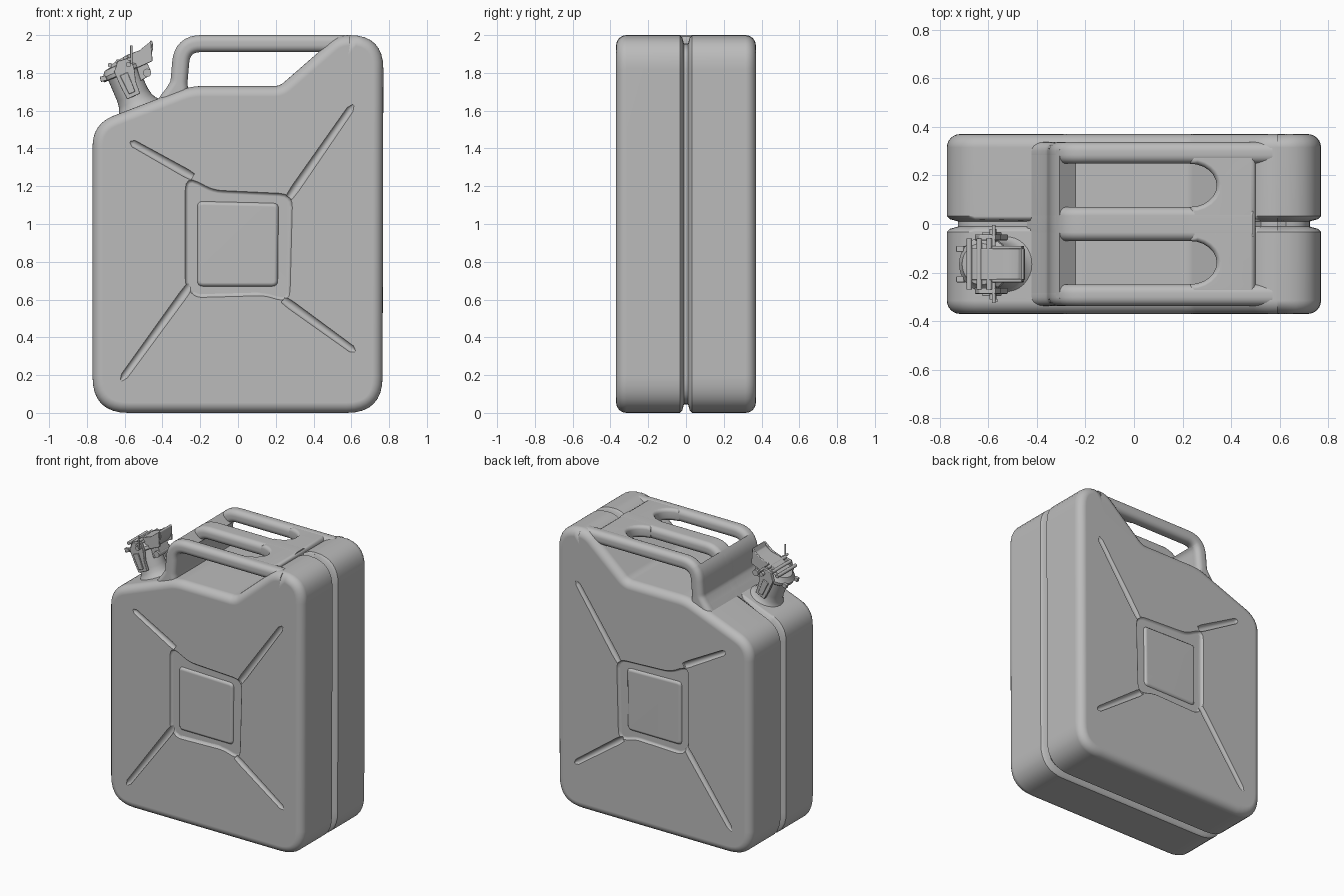
import bpy, bmesh, math
from mathutils import Vector, Matrix

if "Cube" in bpy.data.objects:
    bpy.data.objects.remove(bpy.data.objects["Cube"])

grey = bpy.data.materials.new("painted_grey")
grey.diffuse_color = (0.5, 0.5, 0.5, 1)
grey.use_nodes = True
grey.node_tree.nodes["Principled BSDF"].inputs["Base Color"].default_value = grey.diffuse_color


def rounded(pts, closed=True, steps=8):
    """Polyline of (x, z, tangent length) with its corners rounded."""
    out, n = [], len(pts)
    for i, (x, z, r) in enumerate(pts):
        p = Vector((x, z))
        if r == 0 or (not closed and i in (0, n - 1)):
            out.append(p)
            continue
        a = p + (Vector(pts[i - 1][:2]) - p).normalized() * r
        b = p + (Vector(pts[(i + 1) % n][:2]) - p).normalized() * r
        for k in range(steps + 1):
            t = k / steps
            out.append(a * (1 - t) ** 2 + p * 2 * t * (1 - t) + b * t * t)
    return out


def inset(pts, d, mask=lambda p: 1):
    """Move a clockwise outline inwards by d."""
    out, n = [], len(pts)
    for i, p in enumerate(pts):
        e1 = (p - pts[i - 1]).normalized()
        e2 = (pts[(i + 1) % n] - p).normalized()
        n1, n2 = Vector((e1.y, -e1.x)), Vector((e2.y, -e2.x))
        m = (n1 + n2).normalized()
        out.append(p + m * d * mask(p) / max(0.5, m.dot(n1)))
    return out


def at_y(pts, y):
    return [Vector((p.x, y, p.y)) for p in pts]


def loft(bm, rings):
    vs = [[bm.verts.new(p) for p in r] for r in rings]
    n = len(vs[0])
    for a, b in zip(vs, vs[1:]):
        for i in range(n):
            bm.faces.new((a[i], a[(i + 1) % n], b[(i + 1) % n], b[i]))
    bm.faces.new(vs[0])
    bm.faces.new(vs[-1])


def smooth(ob, angle):
    bpy.ops.object.select_all(action='DESELECT')
    ob.select_set(True)
    bpy.context.view_layer.objects.active = ob
    bpy.ops.object.shade_smooth_by_angle(angle=math.radians(angle))
    ob.modifiers.new("normals", 'WEIGHTED_NORMAL').keep_sharp = True


def finish(bm, name, matrix=None, bevel=0, angle=35):
    bmesh.ops.recalc_face_normals(bm, faces=bm.faces)
    me = bpy.data.meshes.new(name)
    bm.to_mesh(me)
    bm.free()
    me.materials.append(grey)
    ob = bpy.data.objects.new(name, me)
    bpy.context.collection.objects.link(ob)
    if matrix:
        ob.matrix_world = matrix
    if bevel:
        m = ob.modifiers.new("bevel", 'BEVEL')
        m.width, m.segments, m.limit_method = bevel, 3, 'ANGLE'
    if angle:
        smooth(ob, angle)
    return ob


# ---- can body: outline lofted across the depth, with a seam groove
outline = rounded([(-0.77, 0.0, 0.19), (-0.77, 1.53, 0.12), (-0.25, 1.73, 0.06),
                   (0.22, 1.73, 0.03), (0.53, 2.0, 0.06),
                   (0.77, 2.0, 0.18), (0.765, 0.0, 0.19)])
R = 0.055
half = [(0.37 - R + R * math.sin(a), R * (1 - math.cos(a)), False)
        for a in [math.pi / 2 * (1 - k / 6) for k in range(7)]]
half += [(0.032, 0, True), (0.02, 0.012, True), (0.011, 0.045, True)]
stations = half + [(-y, d, g) for y, d, g in reversed(half)]
seam = lambda p: 0 if (p.y > 1.6 and -0.36 < p.x < 0.49) else 1
bm = bmesh.new()
loft(bm, [at_y(inset(outline, d, seam if g else lambda p: 1), y) for y, d, g in stations])
body = finish(bm, "can_body", angle=0)


# ---- pressed channels in both large sides
def cut(bm):
    """Subtract a cutter, taking the first solver that leaves a whole body."""
    cutter = finish(bm, "cutter", angle=0)
    cutter.hide_render = True
    m = body.modifiers.new("cut", 'BOOLEAN')
    m.operation, m.object = 'DIFFERENCE', cutter
    result = None
    for solver in ('EXACT', 'MANIFOLD', 'FLOAT'):
        m.solver = solver
        bpy.context.view_layer.update()
        dg = bpy.context.evaluated_depsgraph_get()
        me = bpy.data.meshes.new_from_object(body.evaluated_get(dg))
        zs = [v.co.z for v in me.vertices]
        if len(me.polygons) > len(body.data.polygons) and max(zs) > 1.99 and min(zs) < 0.01:
            result = me
            break
    body.modifiers.remove(m)
    if result:
        body.data = result
    bpy.data.objects.remove(cutter)


frame = rounded([(-0.28, 0.66, .05), (-0.28, 1.26, .08), (-0.13, 1.18, .05), (0.29, 1.16, .07),
                 (0.275, 0.58, .07), (0.14, 0.62, .04), (-0.22, 0.61, .03)], steps=4)
bm = bmesh.new()
for s in (-1, 1):
    loft(bm, [at_y(inset(frame, d), s * y)
              for y, d in ((0.39, 0), (0.371, 0), (0.362, 0.006), (0.353, 0.018))])
cut(bm)
for a, b in [((-0.57, 1.435), (-0.24, 1.25)), ((0.61, 1.63), (0.27, 1.14)),
             ((0.62, 0.325), (0.24, 0.60)), ((-0.62, 0.17), (-0.25, 0.68))]:
    a, b = Vector((a[0], 0, a[1])), Vector((b[0], 0, b[1]))
    side = (b - a).normalized().cross(Vector((0, 1, 0)))
    bm = bmesh.new()
    for s in (-1, 1):
        loft(bm, [[a.lerp(b, t) + Vector((0, s * 0.374, 0)) +
                   (side * math.cos(k * math.pi / 6) + Vector((0, math.sin(k * math.pi / 6), 0))) * r
                   for k in range(12)] for t, r in ((0, .006), (.05, .02), (.9, .024), (1, .02))])
    cut(bm)
smooth(body, 40)

# raised centre panels
panel = rounded([(-0.215, 0.67, .03), (-0.215, 1.12, .03), (0.215, 1.11, .03), (0.21, 0.67, .03)], steps=4)
for s, name in ((-1, "front_panel"), (1, "back_panel")):
    bm = bmesh.new()
    loft(bm, [at_y(inset(panel, d), s * y)
              for y, d in ((0.345, 0), (0.353, 0), (0.362, 0.008), (0.367, 0.02))])
    finish(bm, name, angle=60)

# ---- triple handle: rounded bars swept along one bent path
path = rounded([(-0.36, 1.58, 0), (-0.315, 1.72, 0.05), (-0.295, 1.955, 0.10), (0.57, 1.955, 0)], False)


def sweep(name, pts, y0, y1, r=0.036):
    bm, rings = bmesh.new(), []
    for i, p in enumerate(pts):
        d = (pts[min(i + 1, len(pts) - 1)] - pts[max(i - 1, 0)]).normalized()
        n = Vector((-d.y, 0, d.x))
        t, w = 0.045 + max(0, 1.75 - p.y) * 0.35, (y1 - y0) / 2
        ring = []
        for q, (sy, sn) in enumerate(((1, 1), (-1, 1), (-1, -1), (1, -1))):
            for k in range(6):
                a = (q + k / 5) * math.pi / 2
                ring.append(Vector((p.x, (y0 + y1) / 2 + sy * (w - r) + r * math.cos(a), p.y))
                            + n * (sn * (t - r) + r * math.sin(a)))
        rings.append(ring)
    loft(bm, rings)
    finish(bm, name)


sweep("front_handle_bar", path, -0.337, -0.248)
sweep("back_handle_bar", path, 0.248, 0.337)
sweep("middle_handle_bar", path[:-1] + [Vector((0.49, 1.955))], -0.07, 0.07)
sweep("handle_end_wall", [p for p in path if p.x < -0.262], -0.337, 0.337)

# web joining the bars, with rounded slot ends
web = [Vector((0.23, 0.29))]
for c in (0.159, -0.159):
    for k in range(13):
        a = math.pi / 2 - math.pi * k / 12
        web.append(Vector((0.23 + 0.11 * math.cos(a), c + 0.089 * math.sin(a))))
web += [Vector((0.23, -0.29)), Vector((0.50, -0.29)), Vector((0.50, 0.29))]
bm = bmesh.new()
loft(bm, [[Vector((p.x, p.y, z)) for p in inset(web, -d)]
          for z, d in ((1.911, 0.02), (1.92, 0.006), (1.935, 0), (1.975, 0), (1.99, 0.006), (1.9995, 0.02))])
finish(bm, "handle_web", angle=50)

# ---- spout and closure, built upright and tilted as one
tilt = Matrix.Translation((-0.53, -0.165, 1.62)) @ Matrix.Rotation(math.radians(-24), 4, 'Y')


def turned(name, prof, n=32):
    bm = bmesh.new()
    loft(bm, [[Vector((r * math.cos(2 * math.pi * k / n), r * math.sin(2 * math.pi * k / n), z))
               for k in range(n)] for r, z in prof])
    finish(bm, name, tilt)


def plate(name, pts, y0, y1, bevel=0.004):
    bm = bmesh.new()
    loft(bm, [[Vector((x, y, z)) for x, z in pts] for y in (y0, y1)])
    finish(bm, name, tilt, bevel)


def rod(name, a, b, r):
    a, b = Vector(a), Vector(b)
    bm = bmesh.new()
    bmesh.ops.create_cone(bm, cap_ends=True, segments=14, radius1=r, radius2=r, depth=(b - a).length,
                          matrix=Matrix.Translation((a + b) / 2) @ (b - a).to_track_quat('Z', 'Y').to_matrix().to_4x4())
    finish(bm, name, tilt)


turned("spout_neck", [(0.13, -0.06), (0.125, -0.01), (0.105, 0.01), (0.094, 0.035), (0.088, 0.07),
                      (0.086, 0.19), (0.1, 0.195), (0.1, 0.21)])
turned("spout_lid", [(0.108, 0.19), (0.112, 0.195), (0.112, 0.215), (0.1, 0.225), (0.085, 0.245), (0.05, 0.25)])
# lid lever, curling up into a thumb hook
plate("lever", [(-0.05, 0.24), (-0.04, 0.262), (0.06, 0.275), (0.13, 0.262), (0.18, 0.27), (0.205, 0.295),
                (0.212, 0.285), (0.2, 0.25), (0.17, 0.215), (0.13, 0.19), (0.05, 0.21)], -0.065, 0.065)
for i, u in enumerate((-0.045, 0.0, 0.045)):
    rod("lever_rib_%d" % (i + 1), (u, -0.105, 0.262), (u, 0.105, 0.262), 0.012)
for s, side in ((-1, "front"), (1, "back")):
    y = sorted((s * 0.098, s * 0.122))
    plate(side + "_clamp", [(-0.035, 0.06), (0.04, 0.06), (0.045, 0.13), (0.065, 0.19), (0.07, 0.255),
                            (0.0, 0.265), (-0.04, 0.22), (-0.04, 0.13)], *y)
    plate(side + "_clamp_buckle", [(-0.015, 0.08), (0.02, 0.08), (0.025, 0.19), (-0.02, 0.19)],
          *sorted((s * 0.12, s * 0.132)))
    rod(side + "_pivot", (0.045, s * 0.09, 0.225), (0.045, s * 0.145, 0.225), 0.014)
    plate(side + "_hook_ear", [(0.06, 0.19), (0.17, 0.19), (0.205, 0.29), (0.13, 0.27), (0.06, 0.275)],
          *sorted((s * 0.062, s * 0.075)))
    plate(side + "_catch", [(-0.125, 0.2), (-0.09, 0.195), (-0.09, 0.222), (-0.12, 0.228)],
          *sorted((s * 0.05, s * 0.075)))
rod("cross_pin", (0.06, -0.16, 0.25), (0.06, 0.16, 0.25), 0.008)
rod("hinge_barrel", (0.118, -0.07, 0.145), (0.118, 0.07, 0.145), 0.022)
plate("hinge_strap", [(0.07, 0.12), (0.12, 0.125), (0.14, 0.15), (0.14, 0.205), (0.08, 0.21)], -0.055, 0.055)
rod("locking_pin", (0.062, -0.15, 0.225), (0.1, -0.15, 0.31), 0.006)
